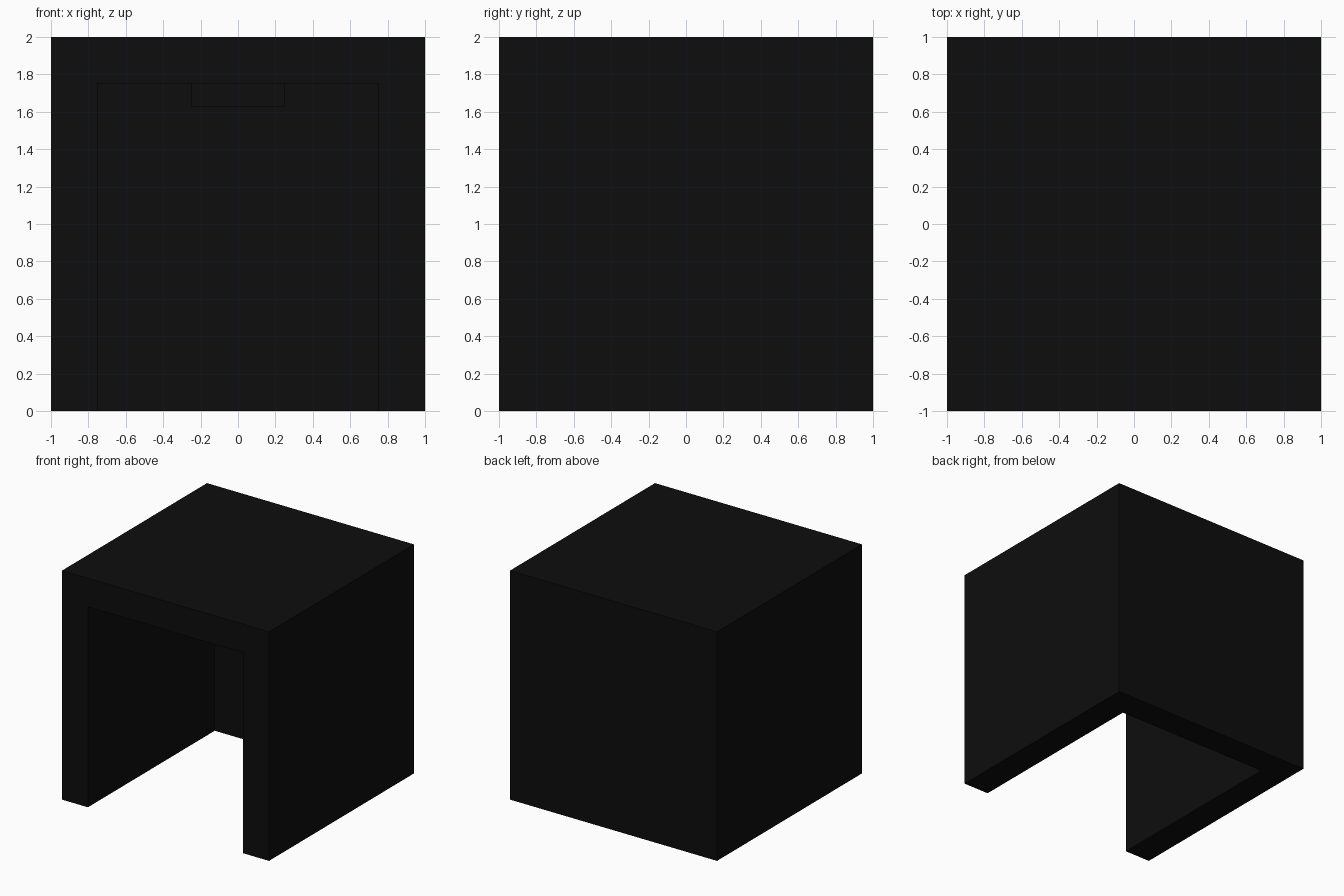
import bpy

if "Cube" in bpy.data.objects:
    bpy.data.objects.remove(bpy.data.objects["Cube"], do_unlink=True)

WALL = 0.25          # wall and roof thickness
INNER = 1 - WALL     # half-width of the hollow

black = bpy.data.materials.new("matte black")
black.use_nodes = True
colour = (0.004, 0.004, 0.004, 1)
black.diffuse_color = colour
black.node_tree.nodes["Principled BSDF"].inputs["Base Color"].default_value = colour


def box(name, low, high):
    """Axis-aligned box between two corners."""
    centre = [(a + b) / 2 for a, b in zip(low, high)]
    bpy.ops.mesh.primitive_cube_add(size=1, location=centre)
    obj = bpy.context.object
    obj.name = name
    obj.scale = [b - a for a, b in zip(low, high)]
    bpy.ops.object.transform_apply(location=False, rotation=False, scale=True)
    obj.data.materials.append(black)
    return obj


# Outer shell, hollowed so that the front and underside stay open
shell = box("shell", (-1, -1, 0), (1, 1, 2))
cutter = box("hollow_cutter", (-INNER, -1.5, -0.5), (INNER, INNER, 2 - WALL))
cutter.hide_render = True
cut = shell.modifiers.new("hollow", 'BOOLEAN')
cut.operation = 'DIFFERENCE'
cut.solver = 'EXACT'
cut.object = cutter
bpy.context.view_layer.objects.active = shell
bpy.ops.object.modifier_apply(modifier=cut.name)
bpy.data.objects.remove(cutter, do_unlink=True)

# Block hanging from the middle of the ceiling
box("ceiling_block", (-0.25, -0.25, 1.625), (0.25, 0.25, 2 - WALL))
